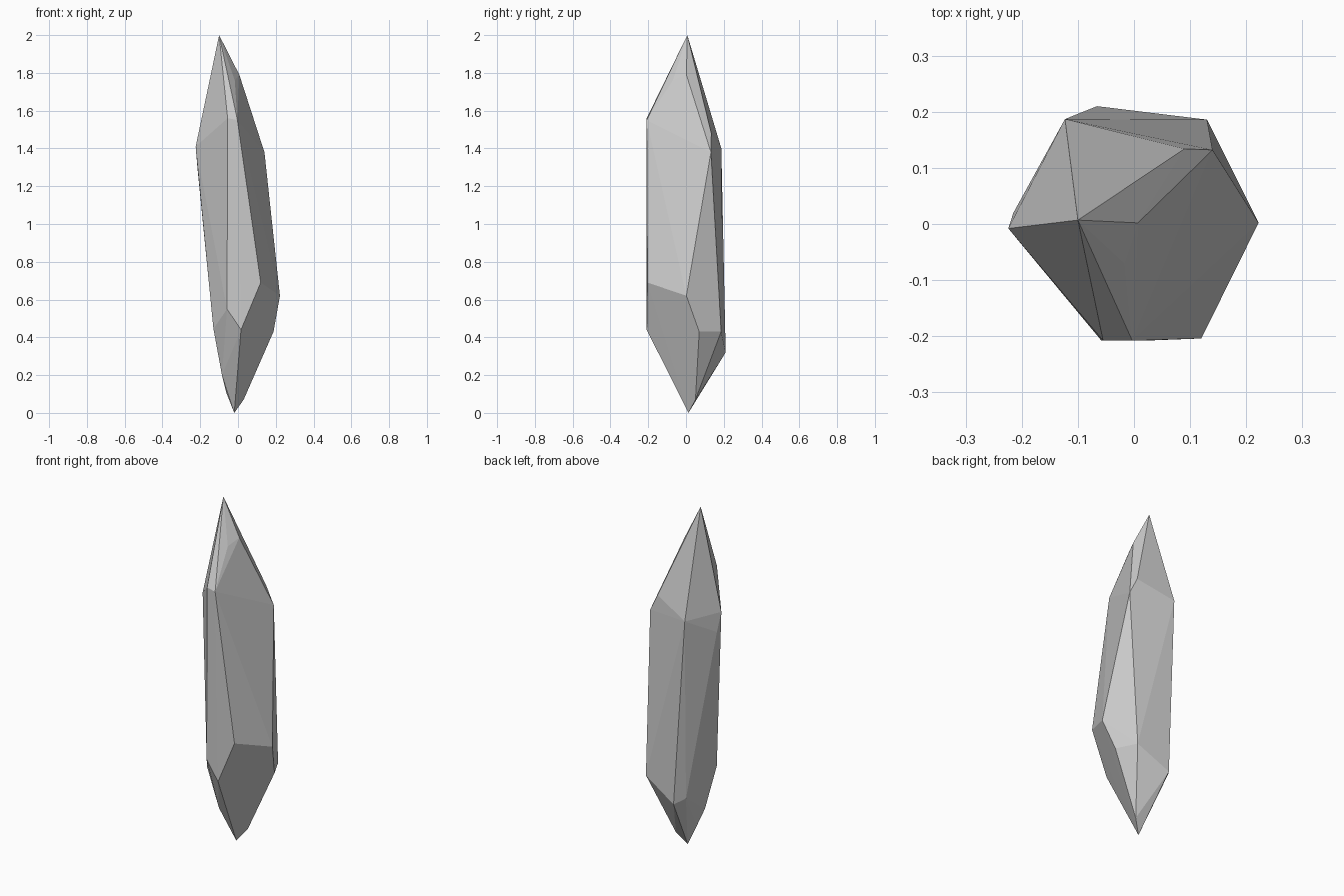
import bpy, bmesh

# Corner points of the crystal, grouped by height
tip = [(-0.10, 0.007, 2.0)]
crown = [(0.007, 0.002, 1.79), (-0.017, -0.07, 1.76), (0.09, 0.134, 1.48)]
shoulder = [(-0.055, -0.208, 1.56), (-0.003, -0.208, 1.55), (0.14, 0.132, 1.38),
            (-0.123, 0.187, 1.40), (-0.224, -0.008, 1.41), (-0.215, 0.02, 1.3)]
waist = [(0.12, -0.204, 0.69), (0.222, 0.002, 0.62), (-0.058, -0.208, 0.55)]
base = [(0.016, -0.208, 0.44), (0.188, 0.07, 0.43), (0.13, 0.186, 0.43),
        (-0.13, -0.1, 0.445), (-0.108, 0.155, 0.345), (-0.066, 0.21, 0.32)]
foot = [(-0.085, -0.055, 0.2), (-0.063, -0.01, 0.11), (0.03, 0.05, 0.07),
        (-0.02, 0.013, 0.0)]

# Wrap the corners in a convex, flat-faceted shard
bm = bmesh.new()
for p in tip + crown + shoulder + waist + base + foot:
    bm.verts.new(p)
hull = bmesh.ops.convex_hull(bm, input=bm.verts[:])
loose = [v for v in bm.verts if not v.link_faces]
bmesh.ops.delete(bm, geom=loose, context='VERTS')
bmesh.ops.recalc_face_normals(bm, faces=bm.faces[:])

mesh = bpy.data.meshes.new("crystal_shard")
bm.to_mesh(mesh)
bm.free()
shard = bpy.data.objects.new("crystal_shard", mesh)
bpy.context.collection.objects.link(shard)
